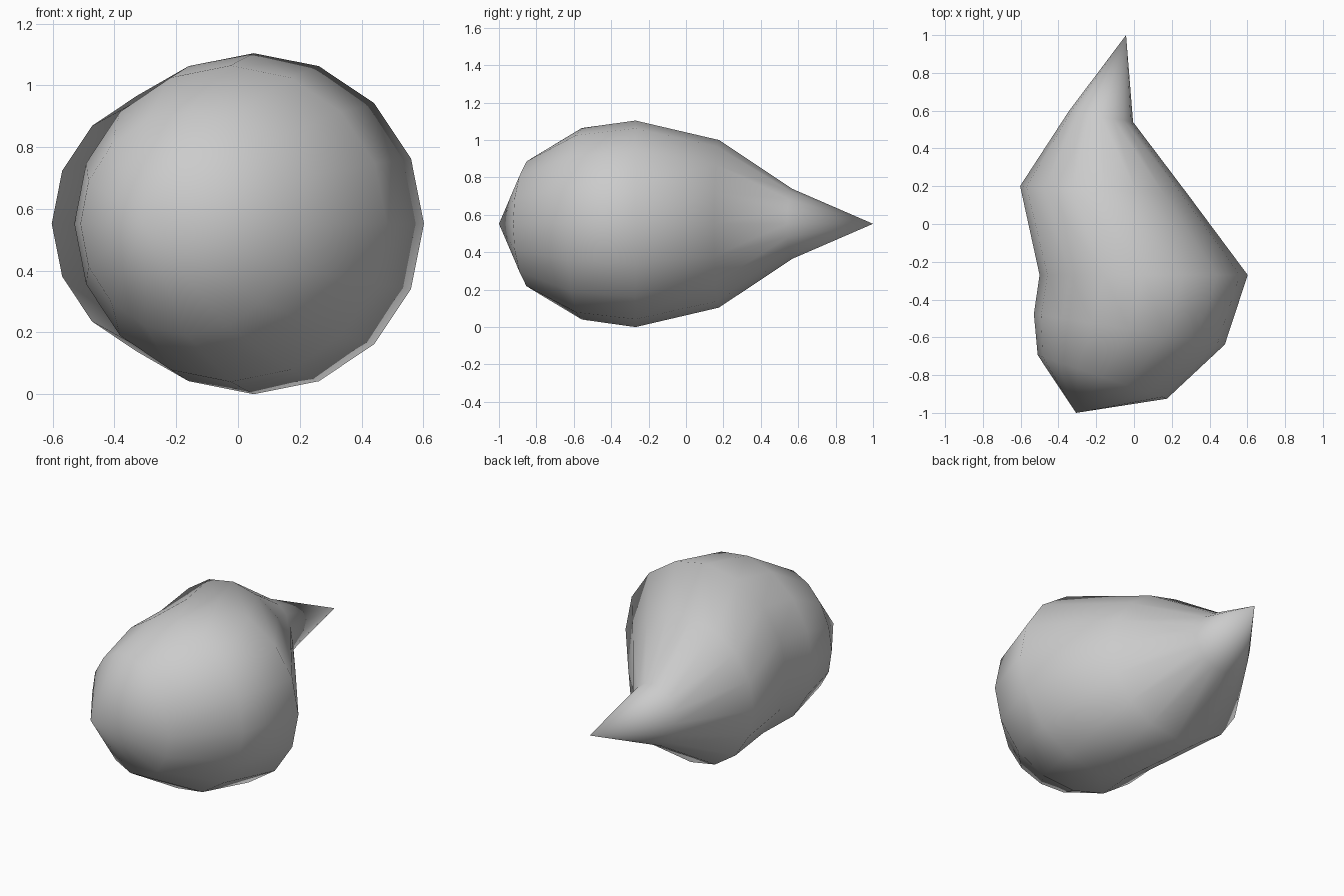
import bpy, bmesh, math

if "Cube" in bpy.data.objects:
    bpy.data.objects.remove(bpy.data.objects["Cube"])

SIDES = 16
MID_Z = 0.552

# Rings along the bent body: left edge (x, y), right edge (x, y), half height
RINGS = [
    ((-0.51, -0.694), (0.174, -0.925), 0.36),
    ((-0.53, -0.476), (0.481, -0.638), 0.512),
    ((-0.50, -0.27), (0.602, -0.27), 0.552),
    ((-0.603, 0.201), (0.289, 0.151), 0.448),
    ((-0.345, 0.597), (-0.005, 0.54), 0.187),
]
NOSE = (-0.307, -1.0, MID_Z)
TAIL = (-0.042, 1.0, MID_Z)

bm = bmesh.new()

# Round cross-sections
loops = []
for (lx, ly), (rx, ry), h in RINGS:
    cx, cy = (lx + rx) / 2, (ly + ry) / 2
    dx, dy = (rx - lx) / 2, (ry - ly) / 2
    loop = []
    for i in range(SIDES):
        a = 2 * math.pi * i / SIDES
        c = math.cos(a)
        loop.append(bm.verts.new((cx + dx * c, cy + dy * c, MID_Z + h * math.sin(a))))
    loops.append(loop)

# Skin between the sections
for a, b in zip(loops, loops[1:]):
    for i in range(SIDES):
        j = (i + 1) % SIDES
        bm.faces.new((a[i], a[j], b[j], b[i]))

# Pointed ends
for point, loop in ((NOSE, loops[0]), (TAIL, loops[-1])):
    tip = bm.verts.new(point)
    for i in range(SIDES):
        bm.faces.new((tip, loop[i], loop[(i + 1) % SIDES]))

bmesh.ops.recalc_face_normals(bm, faces=bm.faces)
for f in bm.faces:
    f.smooth = True

mesh = bpy.data.meshes.new("pointed_body")
bm.to_mesh(mesh)
bm.free()
body = bpy.data.objects.new("pointed_body", mesh)
bpy.context.collection.objects.link(body)
